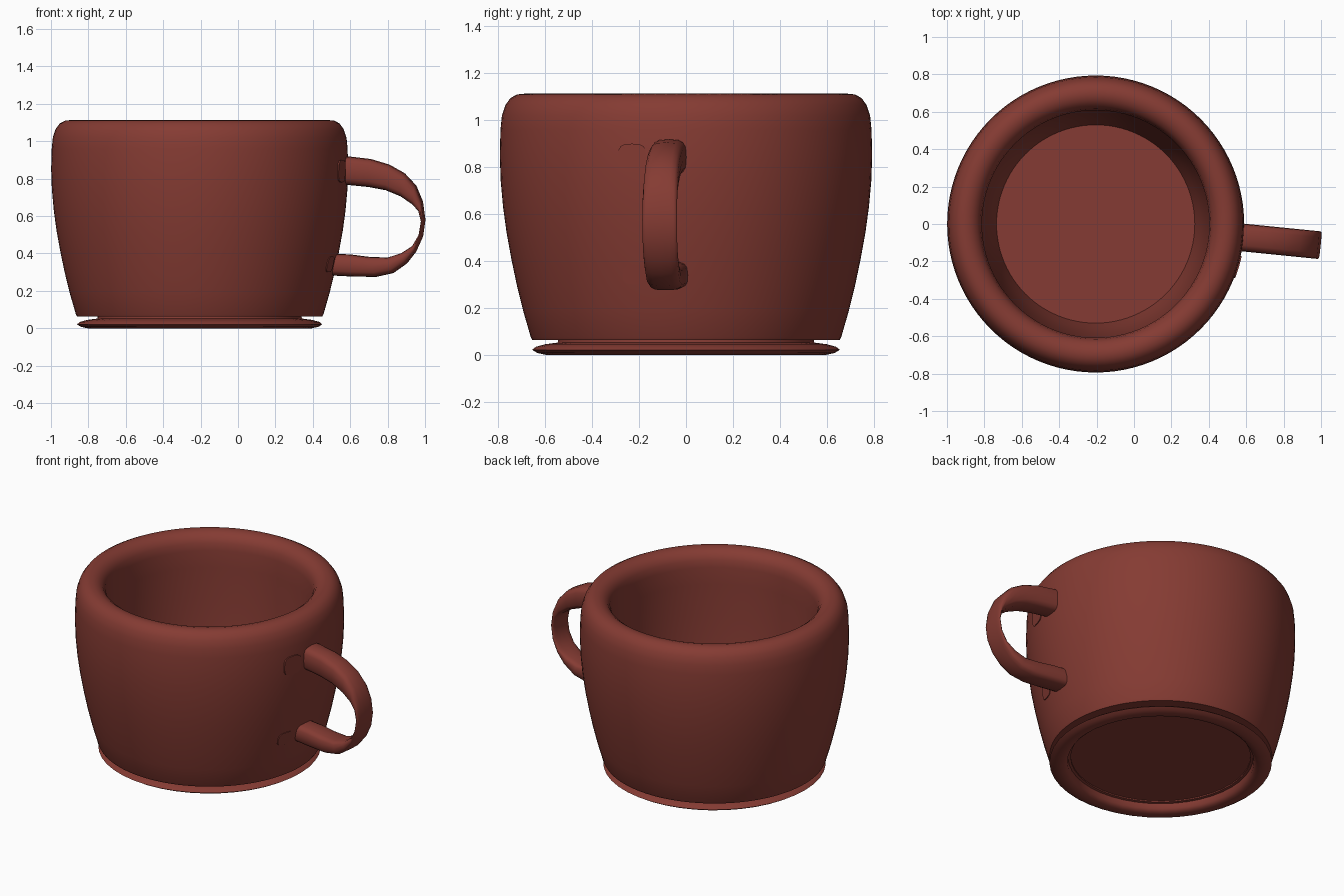
import bpy, math
from mathutils import Vector

if "Cube" in bpy.data.objects:
    bpy.data.objects.remove(bpy.data.objects["Cube"])

CX = -0.205  # axis of the cup
clay = bpy.data.materials.new("red_brown_clay")
clay.diffuse_color = (0.235, 0.044, 0.033, 1)
clay.use_nodes = True
clay.node_tree.nodes["Principled BSDF"].inputs["Base Color"].default_value = clay.diffuse_color


def make(name, verts, faces, angle=40):
    mesh = bpy.data.meshes.new(name)
    mesh.from_pydata(verts, [], faces)
    mesh.materials.append(clay)
    ob = bpy.data.objects.new(name, mesh)
    bpy.context.collection.objects.link(ob)
    bpy.ops.object.select_all(action='DESELECT')
    ob.select_set(True)
    bpy.context.view_layer.objects.active = ob
    bpy.ops.object.mode_set(mode='EDIT')
    bpy.ops.mesh.select_all(action='SELECT')
    bpy.ops.mesh.normals_make_consistent(inside=False)
    bpy.ops.object.mode_set(mode='OBJECT')
    bpy.ops.object.shade_smooth_by_angle(angle=math.radians(angle))
    return ob


def skin(rings, closed=False):
    """Join equal rings of points; cap both ends unless closed."""
    n, m = len(rings[0]), len(rings)
    verts = [p for r in rings for p in r]
    faces = []
    for j in range(m if closed else m - 1):
        a, b = j * n, (j + 1) % m * n
        faces += [(a + i, a + (i + 1) % n, b + (i + 1) % n, b + i) for i in range(n)]
    if not closed:
        faces += [tuple(range(n))[::-1], tuple(range((m - 1) * n, m * n))]
    return verts, faces


def lathe(profile, n):
    return [[(CX + r * math.cos(t), r * math.sin(t), z)
             for t in (2 * math.pi * i / n for i in range(n))] for r, z in profile]


# cup: outer wall, thick rounded rim, inner wall and floor
cup = [(0.655, 0.062), (0.662, 0.075), (0.695, 0.19), (0.722, 0.30), (0.745, 0.41),
       (0.765, 0.52), (0.78, 0.63), (0.79, 0.74), (0.794, 0.85), (0.791, 0.96),
       (0.785, 1.02), (0.77, 1.065), (0.748, 1.095), (0.72, 1.11), (0.69, 1.113),
       (0.66, 1.105), (0.633, 1.085), (0.616, 1.055), (0.608, 1.01), (0.607, 0.9),
       (0.60, 0.7), (0.585, 0.45), (0.56, 0.25), (0.53, 0.12)]
make("cup_body", *skin(lathe(cup, 96)))

# flattened foot ring under the cup
foot = [(0.53, 0.064), (0.53, 0.054), (0.60, 0.045), (0.64, 0.034), (0.656, 0.021),
        (0.635, 0.008), (0.60, 0.0), (0.57, 0.004), (0.55, 0.02), (0.545, 0.064)]
make("foot_ring", *skin(lathe(foot, 44), closed=True), angle=50)

# handle: tube, full at the cup and thin at the far bend; (outer x, z, inner x, z)
path = [(0.50, 0.92, 0.50, 0.77), (0.60, 0.918, 0.60, 0.765), (0.71, 0.905, 0.70, 0.755),
        (0.81, 0.875, 0.79, 0.738), (0.89, 0.83, 0.87, 0.705), (0.95, 0.765, 0.935, 0.66),
        (0.985, 0.68, 0.968, 0.625), (0.998, 0.58, 0.982, 0.57), (0.985, 0.49, 0.97, 0.50),
        (0.95, 0.41, 0.935, 0.44), (0.90, 0.345, 0.875, 0.402), (0.83, 0.295, 0.80, 0.378),
        (0.74, 0.275, 0.70, 0.382), (0.62, 0.276, 0.60, 0.395), (0.45, 0.285, 0.45, 0.40)]
side = Vector((0.1, 1, 0)).normalized()
rings = []
for ox, oz, ix, iz in path:
    o = Vector((ox, -0.073 - 0.1 * (ox - 0.59), oz))
    i = Vector((ix, -0.073 - 0.1 * (ix - 0.59), iz))
    ring = []
    for k in range(16):
        t = 2 * math.pi * k / 16
        c, s = math.cos(t), math.sin(t)
        u = math.copysign(abs(c) ** 0.6, c)
        v = math.copysign(abs(s) ** 0.6, s)
        ring.append((o + i) / 2 + (o - i) / 2 * u + side * 0.074 * v)
    rings.append(ring)
make("handle", *skin(rings), angle=50)

# small rounded pads showing flush on the wall beside the handle ends
def pad(name, y, z, hw, hh, r0, slope):
    rings = []
    for depth in (-0.02, 0.004):
        ring = []
        for k in range(16):
            t = 2 * math.pi * k / 16
            c, s = math.cos(t), math.sin(t)
            py = y + hw * math.copysign(abs(c) ** 0.6, c)
            dz = hh * math.copysign(abs(s) ** 0.6, s)
            r = r0 + slope * dz + depth
            ring.append((CX + math.sqrt(r * r - py * py), py, z + dz))
        rings.append(ring)
    make(name, *skin(rings))


pad("upper_pad", -0.23, 0.84, 0.06, 0.06, 0.794, 0.03)
pad("lower_pad", -0.22, 0.342, 0.05, 0.042, 0.731, 0.21)
